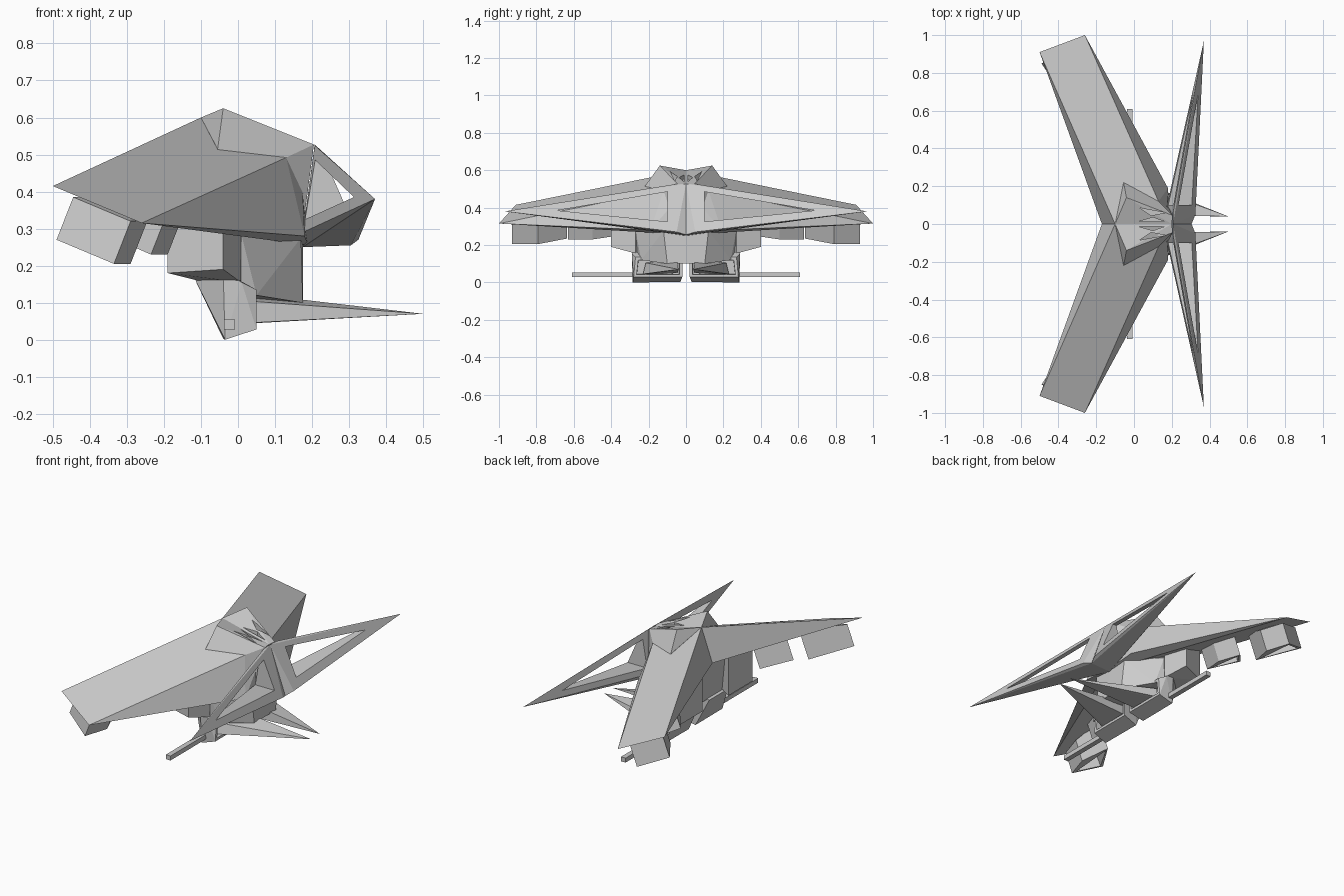
import bpy, bmesh
from mathutils import Vector

if "Cube" in bpy.data.objects:
    bpy.data.objects.remove(bpy.data.objects["Cube"])


def hull(name, pts, recess=None, mirror=True):
    """Faceted solid around points; recess = (direction, rim, depth) hollows one face."""
    bm = bmesh.new()
    for p in pts:
        bm.verts.new(p)
    bmesh.ops.convex_hull(bm, input=bm.verts[:])
    loose = [v for v in bm.verts if not v.link_faces]
    bmesh.ops.delete(bm, geom=loose, context='VERTS')
    bmesh.ops.dissolve_limit(bm, angle_limit=0.06, verts=bm.verts[:], edges=bm.edges[:])
    bmesh.ops.recalc_face_normals(bm, faces=bm.faces[:])
    if recess:
        d, rim, depth = recess
        bm.normal_update()
        face = max(bm.faces, key=lambda f: f.normal.dot(Vector(d)) * f.calc_area())
        bmesh.ops.inset_individual(bm, faces=[face], thickness=rim, depth=0)
        bmesh.ops.inset_individual(bm, faces=[face], thickness=0.002, depth=-depth)
    me = bpy.data.meshes.new(name)
    bm.to_mesh(me)
    bm.free()
    ob = bpy.data.objects.new(name, me)
    bpy.context.collection.objects.link(ob)
    if mirror:
        mirror_y(ob)
    return ob


def mirror_y(ob):
    m = ob.modifiers.new("mirror", 'MIRROR')
    m.use_axis = (False, True, False)
    m.use_mirror_merge = False


def cut(ob, pts):
    """Subtract the hull of pts and discard the cutter."""
    c = hull("cutter", pts, mirror=False)
    c.hide_render = True
    m = ob.modifiers.new("cut", 'BOOLEAN')
    m.operation, m.solver, m.object = 'DIFFERENCE', 'EXACT', c
    bpy.context.view_layer.objects.active = ob
    bpy.ops.object.modifier_apply(modifier="cut")
    bpy.data.objects.remove(c)


def prism(base, w):
    """Base outline plus a copy moved by w."""
    return [Vector(p) for p in base] + [Vector(p) + Vector(w) for p in base]


# swept main wings, underside rising towards the trailing edge
hull("main_wing", [(-.1, 0, .6), (.17, 0, .5), (.13, .12, .492), (-.5, .91, .415), (-.26, 1, .315),
                   (.18, .19, .28), (.19, 0, .255), (-.17, 0, .41)])

# raised dorsal hump with slotted vents
hump = hull("dorsal_hump", [(-.1, 0, .6), (-.04, .14, .625), (.205, .045, .527), (.2, 0, .527),
                            (-.055, .22, .515), (.13, .12, .492), (.175, .1, .3), (.175, 0, .3),
                            (-.05, 0, .4)], mirror=False)
for tri in ([(.02, .012), (.165, .012), (.1, .035)],
            [(.03, .085), (.09, .045), (.165, .06)]):
    cut(hump, prism([(x, y, .505) for x, y in tri], (0, 0, .2)))
mirror_y(hump)

# open triangular front wings
frame = hull("front_wing", [(.207, 0, .527), (.207, .06, .525), (.37, .97, .38), (.325, .05, .27),
                            (.305, 0, .255), (.175, 0, .25), (.175, .1, .29)], mirror=False)
cut(frame, prism([(0, .1, .485), (0, .1, .325), (0, .69, .385)], (.6, 0, 0)))
mirror_y(frame)

# open-bottomed gun pods hung under the wings
hull("outer_pod", prism([(-.335, .93, .205), (-.29, .79, .205), (-.345, .635, .235), (-.49, .85, .27)],
                        (.045, 0, .115)) + [Vector((-.285, .635, .385))], recess=((0, 0, -1), .025, .07))
hull("middle_pod", prism([(-.235, .63, .23), (-.19, .5, .23), (-.22, .365, .25), (-.33, .52, .272)],
                         (.055, 0, .14)), recess=((0, 0, -1), .022, .06))

# inner engine block
hull("inner_block", [(-.19, .34, .18), (-.04, .4, .19), (.008, .27, .155), (-.11, .22, .16),
                     (-.19, .34, .43), (-.04, .4, .36), (.008, .27, .36), (-.19, .12, .18),
                     (-.19, .12, .43)])

# central fuselage below the wing
hull("fuselage", [(.175, 0, .1), (.175, .1, .1), (.17, .12, .275), (.175, 0, .275), (.01, .27, .28),
                  (.0, .26, .15), (.05, .24, .12), (.05, 0, .1), (-.15, .18, .42), (-.15, 0, .42),
                  (-.1, .2, .16), (-.1, 0, .16)])

# lower intake blocks with spikes coming out of the mouth
hull("intake", [(-.115, .05, .16), (-.115, .22, .16), (-.04, .03, .003), (-.035, .285, 0),
                (.05, .02, .028), (.05, .28, .028), (.05, .02, .135), (.05, .27, .135),
                (.01, .29, .155), (-.04, .29, .185), (-.04, .03, .185)],
     recess=((1, 0, 0), .022, .05))
hull("spike", [(.02, .045, .05), (.02, .23, .045), (.05, .2, .045), (.02, .215, .105),
               (.03, .05, .125), (.5, .04, .07)])

# side gun barrels
hull("gun_barrel", prism([(-.038, .25, .028), (-.008, .25, .028), (-.008, .25, .054), (-.038, .25, .054)],
                         (0, .36, 0)))
